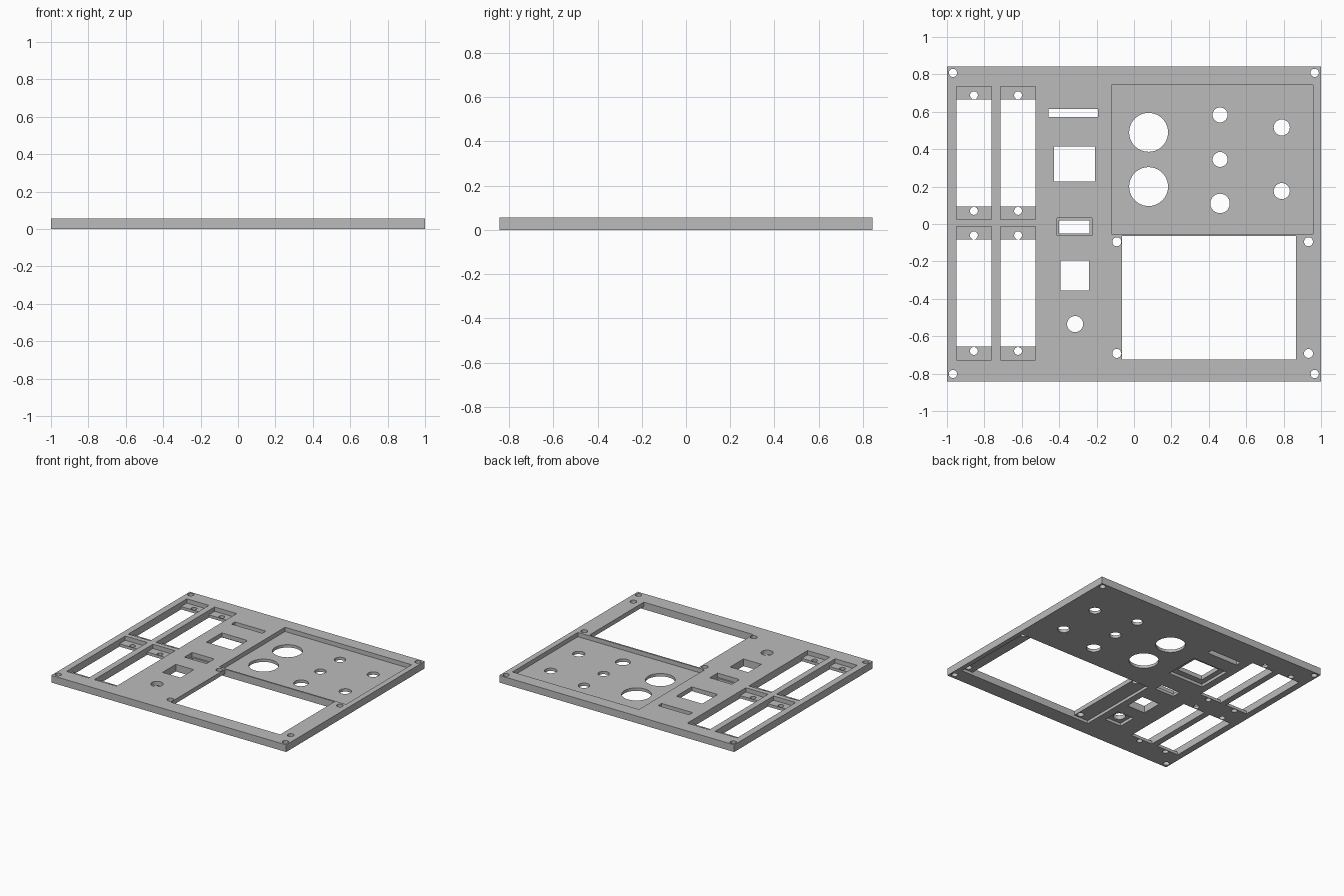
import bpy, bmesh
from mathutils import Matrix

if "Cube" in bpy.data.objects:
    bpy.data.objects.remove(bpy.data.objects["Cube"], do_unlink=True)

THICK = 0.055    # panel thickness
FLOOR = 0.022    # material left under the top recesses
OVER = 0.05      # how far cutters stick out of the panel


def add_box(bm, x0, x1, y0, y1, z0, z1):
    size = Matrix.Diagonal((x1 - x0, y1 - y0, z1 - z0, 1))
    place = Matrix.Translation(((x0 + x1) / 2, (y0 + y1) / 2, (z0 + z1) / 2))
    bmesh.ops.create_cube(bm, size=1, matrix=place @ size)


def add_hole(bm, x, y, r):
    bmesh.ops.create_cone(bm, cap_ends=True, segments=40, radius1=r, radius2=r,
                          depth=THICK + 2 * OVER,
                          matrix=Matrix.Translation((x, y, THICK / 2)))


def make_object(name, bm):
    mesh = bpy.data.meshes.new(name)
    bm.to_mesh(mesh)
    bm.free()
    obj = bpy.data.objects.new(name, mesh)
    bpy.context.collection.objects.link(obj)
    return obj


# Panel blank
body = bmesh.new()
add_box(body, -1, 1, -0.842, 0.842, 0, THICK)
panel = make_object("control_panel", body)

top = bmesh.new()       # recesses from above
under = bmesh.new()     # recesses from below
through = bmesh.new()   # openings

# Control area recess with knob and button holes
add_box(top, -0.12, 0.957, -0.053, 0.743, FLOOR, THICK + OVER)
for y in (0.49, 0.20):
    add_hole(through, 0.078, y, 0.104)
for x, y, r in ((0.46, 0.583, 0.04), (0.46, 0.345, 0.04), (0.46, 0.11, 0.052),
                (0.79, 0.516, 0.043), (0.79, 0.176, 0.043)):
    add_hole(through, x, y, r)

# Four slider slots with screw ledges at both ends
for x in (-0.856, -0.62):
    for y in (0.379, -0.37):
        add_box(top, x - 0.094, x + 0.094, y - 0.356, y + 0.356, FLOOR, THICK + OVER)
        add_box(through, x - 0.094, x + 0.094, y - 0.286, y + 0.286, -OVER, THICK + OVER)
        for side in (-1, 1):
            add_hole(through, x, y + side * 0.309, 0.021)

# Connector cutouts
for x0, x1, y0, y1 in ((-0.457, -0.193, 0.572, 0.615),
                       (-0.428, -0.208, 0.227, 0.414),
                       (-0.40, -0.238, -0.05, 0.019),
                       (-0.393, -0.24, -0.356, -0.195)):
    add_box(through, x0, x1, y0, y1, -OVER, THICK + OVER)
add_box(top, -0.412, -0.225, -0.062, 0.032, FLOOR, THICK + OVER)
add_box(under, -0.47, -0.17, 0.18, 0.45, -OVER, FLOOR)

# Push button hole with square seat underneath
add_hole(through, -0.315, -0.535, 0.043)
add_box(under, -0.385, -0.245, -0.605, -0.465, -OVER, FLOOR)

# Screen window, its screws and the board seat underneath
add_box(through, -0.064, 0.867, -0.725, -0.065, -OVER, THICK + OVER)
add_box(under, -0.185, 0.965, -0.725, -0.065, -OVER, FLOOR)
for x in (-0.092, 0.933):
    for y in (-0.095, -0.692):
        add_hole(through, x, y, 0.024)

# Corner mounting holes
for x in (-0.968, 0.966):
    for y in (-0.802, 0.808):
        add_hole(through, x, y, 0.022)

# Cut the panel, then drop the cutters
cutters = [make_object("top_recess_cutter", top),
           make_object("under_recess_cutter", under),
           make_object("opening_cutter", through)]
for cutter in cutters:
    cutter.hide_render = True
    mod = panel.modifiers.new(cutter.name, 'BOOLEAN')
    mod.operation = 'DIFFERENCE'
    mod.solver = 'EXACT'
    mod.use_self = True
    mod.object = cutter

bpy.context.view_layer.update()
graph = bpy.context.evaluated_depsgraph_get()
cut_mesh = bpy.data.meshes.new_from_object(panel.evaluated_get(graph))
panel.modifiers.clear()
panel.data = cut_mesh
for cutter in cutters:
    bpy.data.objects.remove(cutter, do_unlink=True)

# Plain grey finish
grey = bpy.data.materials.new("plain_grey")
grey.use_nodes = True
colour = (0.5, 0.5, 0.5, 1)
grey.diffuse_color = colour
grey.node_tree.nodes["Principled BSDF"].inputs["Base Color"].default_value = colour
panel.data.materials.clear()
panel.data.materials.append(grey)

# Smooth hole walls, sharp edges
bpy.ops.object.select_all(action='DESELECT')
panel.select_set(True)
bpy.context.view_layer.objects.active = panel
bpy.ops.object.shade_smooth_by_angle(angle=0.5)
